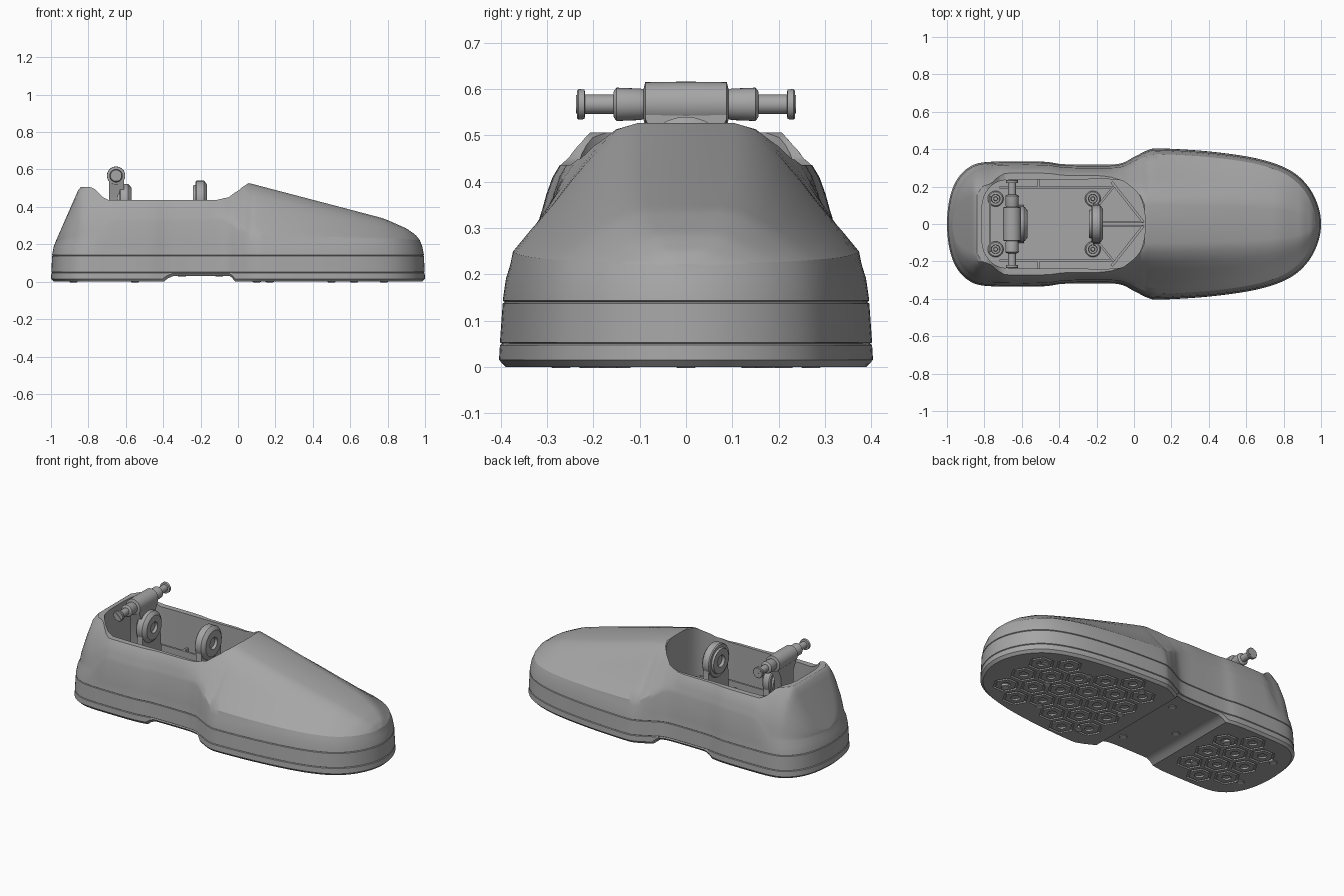
import bpy, bmesh, math
from mathutils import Matrix, Vector

if "Cube" in bpy.data.objects:
    bpy.data.objects.remove(bpy.data.objects["Cube"], do_unlink=True)


def material(name, v):
    m = bpy.data.materials.new(name)
    m.use_nodes = True
    m.diffuse_color = (v, v, v, 1)
    m.node_tree.nodes["Principled BSDF"].inputs["Base Color"].default_value = (v, v, v, 1)
    return m


GREY = material("mid_grey", 0.38)
LIGHT = material("light_steel", 0.6)


def finish(name, bm, mat=GREY, angle=28):
    """Turn a bmesh into a smooth-shaded object with sharp edges kept."""
    bmesh.ops.remove_doubles(bm, verts=bm.verts, dist=1e-5)
    bmesh.ops.recalc_face_normals(bm, faces=bm.faces)
    me = bpy.data.meshes.new(name)
    bm.to_mesh(me)
    bm.free()
    me.materials.append(mat)
    me.shade_smooth()
    me.set_sharp_from_angle(angle=math.radians(angle))
    ob = bpy.data.objects.new(name, me)
    bpy.context.collection.objects.link(ob)
    return ob


def table(pts, x):
    """Linear lookup in a list of (x, value)."""
    if x <= pts[0][0]:
        return pts[0][1]
    for (a, va), (b, vb) in zip(pts, pts[1:]):
        if x <= b:
            return va + (vb - va) * (x - a) / (b - a)
    return pts[-1][1]


def spline(pts, n):
    """Smooth half outline that starts and ends on the centre line."""
    v = [Vector(p) for p in pts]
    v = [Vector((v[1].x, -v[1].y))] + v + [Vector((v[-2].x, -v[-2].y))]
    out = []
    for a, b, c, d in zip(v, v[1:], v[2:], v[3:]):
        for i in range(n):
            t = i / n
            out.append(0.5 * (2 * b + (c - a) * t + (2 * a - 5 * b + 4 * c - d) * t * t
                              + (3 * b - a - 3 * c + d) * t ** 3))
    return out + [v[-2]]


def both_sides(half):
    return [(p[0], p[1]) for p in half] + [(p[0], -p[1]) for p in half[-2:0:-1]]


def prism(bm, loop, place, lo, hi):
    """Extrude a 2D loop; place(a, b, c) maps it into space."""
    n = len(loop)
    low, top = ([bm.verts.new(place(a, b, c)) for a, b in loop] for c in (lo, hi))
    bm.faces.new(low[::-1])
    bm.faces.new(top)
    for i in range(n):
        j = (i + 1) % n
        bm.faces.new((low[i], low[j], top[j], top[i]))


def cut(ob, cutter):
    """Subtract a cutter and bake the result."""
    mod = ob.modifiers.new("cut", "BOOLEAN")
    mod.operation, mod.solver, mod.object = "DIFFERENCE", "EXACT", cutter
    bpy.context.view_layer.update()
    me = bpy.data.meshes.new_from_object(ob.evaluated_get(bpy.context.evaluated_depsgraph_get()))
    ob.modifiers.clear()
    ob.data = me
    bpy.data.objects.remove(cutter, do_unlink=True)
    me.shade_smooth()
    me.set_sharp_from_angle(angle=math.radians(28))


def lathe(name, profile, axis, loc, mat=GREY, n=32):
    """Revolve (distance, radius) points about an axis through loc."""
    bm = bmesh.new()
    verts = [bm.verts.new((r, 0, t)) for t, r in profile]
    edges = [bm.edges.new(e) for e in zip(verts, verts[1:])]
    bmesh.ops.spin(bm, geom=verts + edges, cent=(0, 0, 0), axis=(0, 0, 1),
                   angle=math.tau, steps=n)
    q = Vector((0, 0, 1)).rotation_difference(Vector(axis))
    bm.transform(Matrix.Translation(loc) @ q.to_matrix().to_4x4())
    return finish(name, bm, mat)


def bar(name, a, b, thick, z0, z1):
    """Upright rib between two plan points."""
    a, b = Vector(a), Vector(b)
    side = (b - a).orthogonal().normalized() * thick / 2
    bm = bmesh.new()
    prism(bm, [a + side, b + side, b - side, a - side], lambda x, y, z: (x, y, z), z0, z1)
    return finish(name, bm)


# Plan outline of the foot
half = spline([(-1, 0), (-.985, .14), (-.945, .24), (-.88, .305), (-.8, .33), (-.65, .335),
               (-.48, .333), (-.38, .32), (-.22, .317), (-.08, .322), (0, .358), (.07, .393),
               (.14, .404), (.4, .388), (.65, .352), (.82, .295), (.92, .215), (.98, .11),
               (1, 0)], 5)
plan = both_sides(half)
width = [(p.x, p.y) for p in half]

# Height tables along the length: arch, shoulder line, crown
arch = [(-.395, 0), (-.37, .03), (-.04, .03), (-.015, 0)]
shoulder = [(-.77, .22), (-.69, .32), (-.07, .325), (.07, .22)]
crown = [(-.972, .222), (-.85, .5), (-.8, .527), (.06, .527), (.78, .338), (.9, .285),
         (.95, .25), (.972, .222)]
# Cross-section above the shoulder: (height share, front width, rear width)
section = [(0, .94, .945), (.1, .925, .925), (.25, .835, .9), (.43, .72, .86), (.62, .61, .79),
           (.79, .5, .72), (.95, .37, .62), (1, .25, .5), (1, 0, 0)]


def lower_ring(z, kx, ky):
    return [(x * kx, y * ky, max(z, table(arch, x) + min(z, .014))) for x, y in plan]


def upper_ring(g, front, rear):
    ring = []
    for x, y in plan:
        x *= .972
        t = min(max((x + .2) / .3, 0), 1)
        f = rear + (front - rear) * t * t * (3 - 2 * t)
        s = table(shoulder, x)
        ring.append((x, y * f, s + (max(table(crown, x), s) - s) * g))
    return ring


# Shell: sole, two seams and upper in one loft
rings = [lower_ring(0, .985, 0), lower_ring(0, .985, .965), lower_ring(.015, 1, 1)]
for z, kx, ky in ((.05, .998, .995), (.14, .994, .98)):
    rings += [lower_ring(z - .003, kx, ky), lower_ring(z, kx - .005, ky - .012),
              lower_ring(z + .003, kx, ky)]
rings.append(lower_ring(.19, .985, .963))
rings += [upper_ring(*s) for s in section]
bm = bmesh.new()
grid = [[bm.verts.new(p) for p in r] for r in rings]
n = len(plan)
for r0, r1 in zip(grid, grid[1:]):
    for i in range(n):
        j = (i + 1) % n
        bm.faces.new((r0[i], r0[j], r1[j], r1[i]))
bmesh.ops.remove_doubles(bm, verts=bm.verts, dist=1e-5)
bmesh.ops.dissolve_degenerate(bm, edges=bm.edges, dist=1e-5)
shell = finish("foot_shell", bm)

# Side cut that lowers the collar
bm = bmesh.new()
prism(bm, [(-1.1, .506), (-.79, .506), (-.765, .495), (-.72, .45), (-.69, .436), (-.12, .436),
           (-.08, .445), (.04, .516), (.075, .54), (.2, .7), (-1.1, .7)],
      lambda x, z, y: (x, y, z), -1, 1)
cut(shell, finish("collar_cutter", bm))

# Ankle well
well = both_sides(spline([(-.815, 0), (-.812, .1), (-.79, .17), (-.73, .225), (-.62, .238),
                          (-.35, .238), (-.1, .238), (-.03, .21), (.03, .15), (.055, .07),
                          (.058, 0)], 4))
bm = bmesh.new()
prism(bm, well, lambda x, y, z: (x, y, z), .17, 1)
cut(shell, finish("well_cutter", bm))


# Tread grooves: hexagon rings with round pockets
def polygon(cx, cy, r, sides):
    return [(cx + r * math.cos(math.tau * k / sides), cy + r * math.sin(math.tau * k / sides))
            for k in range(sides)]


bm = bmesh.new()
pitch = .152
for i in range(-8, 9):
    for j in range(-3, 4):
        cx, cy = i * pitch * .866, (j + (i % 2) / 2) * pitch
        if -.5 < cx < .09 or min(table(width, cx + d) for d in (-.08, .08)) < abs(cy) + .085:
            continue
        loops = [[bm.verts.new((x, y, z)) for x, y in polygon(cx, cy, r, 6)]
                 for r, z in ((.075, -.01), (.075, .01), (.061, .01), (.061, -.01))]
        for a, b in zip(loops, loops[1:] + loops[:1]):
            for k in range(6):
                m = (k + 1) % 6
                bm.faces.new((a[k], a[m], b[m], b[k]))
        prism(bm, polygon(cx, cy, .026, 12), lambda x, y, z: (x, y, z), -.01, .01)
cut(shell, finish("tread_cutter", bm))

# Sole bolts
spots = [(.1, 0), (-.3, 0), (.62, 0)]
for x, y in ((.78, .17), (.5, .21), (.17, .27), (-.1, .21), (-.55, .14), (-.88, .14)):
    spots += [(x, y), (x, -y)]
for x, y in spots:
    z = table(arch, x)
    lathe("sole_bolt", [(-.003, 0), (-.003, .018), (0, .022), (.02, .022), (.02, 0)],
          (0, 0, 1), (x, y, z), LIGHT, 16)

# Floor ribs and screw bosses inside the well
for s in (-1, 1):
    bar("side_rib", (-.72, .195 * s), (-.12, .195 * s), .012, .165, .23)
    bar("cross_rib", (-.51, .195 * s), (-.51, .24 * s), .012, .165, .23)
    bar("front_rib", (-.12, .225 * s), (.05, .01 * s), .014, .165, .25)
    bar("brace_rib", (-.17, .01 * s), (.05, .01 * s), .01, .165, .24)
    bar("brace_rib", (-.19, .1 * s), (-.1, .21 * s), .012, .165, .24)
    for x in (-.74, -.22):
        lathe("floor_boss", [(.16, .042), (.2, .042), (.205, .036), (.205, .024), (.18, .022),
                             (.18, .012), (.195, .01), (.195, 0)],
              (0, 0, 1), (x, .135 * s, 0), n=24)
bar("heel_rib", (-.77, -.15), (-.77, .15), .012, .165, .24)


# Two pivot collars standing on pedestals
def collar(name, x0, x1, z, r):
    d = x1 - x0
    lathe(name, [(.015, 0), (.015, r * .3), (0, r * .36), (0, r * .74), (.012, r * .78),
                 (.012, r * .95), (.018, r), (d - .018, r), (d - .012, r * .95), (d, r * .78),
                 (d, r * .36), (d - .015, r * .3), (d - .015, 0)], (1, 0, 0), (x0, 0, z))
    bm = bmesh.new()
    prism(bm, [(-r * 1.1, .165), (r * 1.1, .165), (r * .92, z - .03), (-r * .92, z - .03)],
          lambda y, h, x: (x, y, h), x0 + .02, x1 - .018)
    finish(name + "_pedestal", bm)


collar("front_collar", -.24, -.165, .44, .1)
collar("rear_collar", -.645, -.57, .43, .093)

# Cross shaft with stepped ends
steps = [(0, .049), (.088, .048), (.092, .032), (.098, .034), (.15, .036), (.156, .028),
         (.157, .021), (.218, .021), (.219, .032), (.232, .033), (.235, .03), (.235, 0)]
lathe("cross_shaft", [(-t, r) for t, r in steps[:0:-1]] + steps, (0, 1, 0), (-.652, 0, .567))
for s in (-1, 1):
    bm = bmesh.new()
    bmesh.ops.create_cube(bm, size=1, matrix=Matrix.Translation((-.652, .235 * s, .567))
                          @ Matrix.Rotation(math.radians(40), 4, "Y")
                          @ Matrix.Diagonal((.05, .006, .01, 1)))
    finish("shaft_end_key", bm)

# Neck joining the shaft to the rear collar
bm = bmesh.new()
prism(bm, [(-.088, .565), (.088, .565), (.088, .535), (.06, .48), (.055, .165), (-.055, .165),
           (-.06, .48), (-.088, .535)], lambda y, z, x: (x, y, z), -.69, -.61)
finish("shaft_neck", bm)
